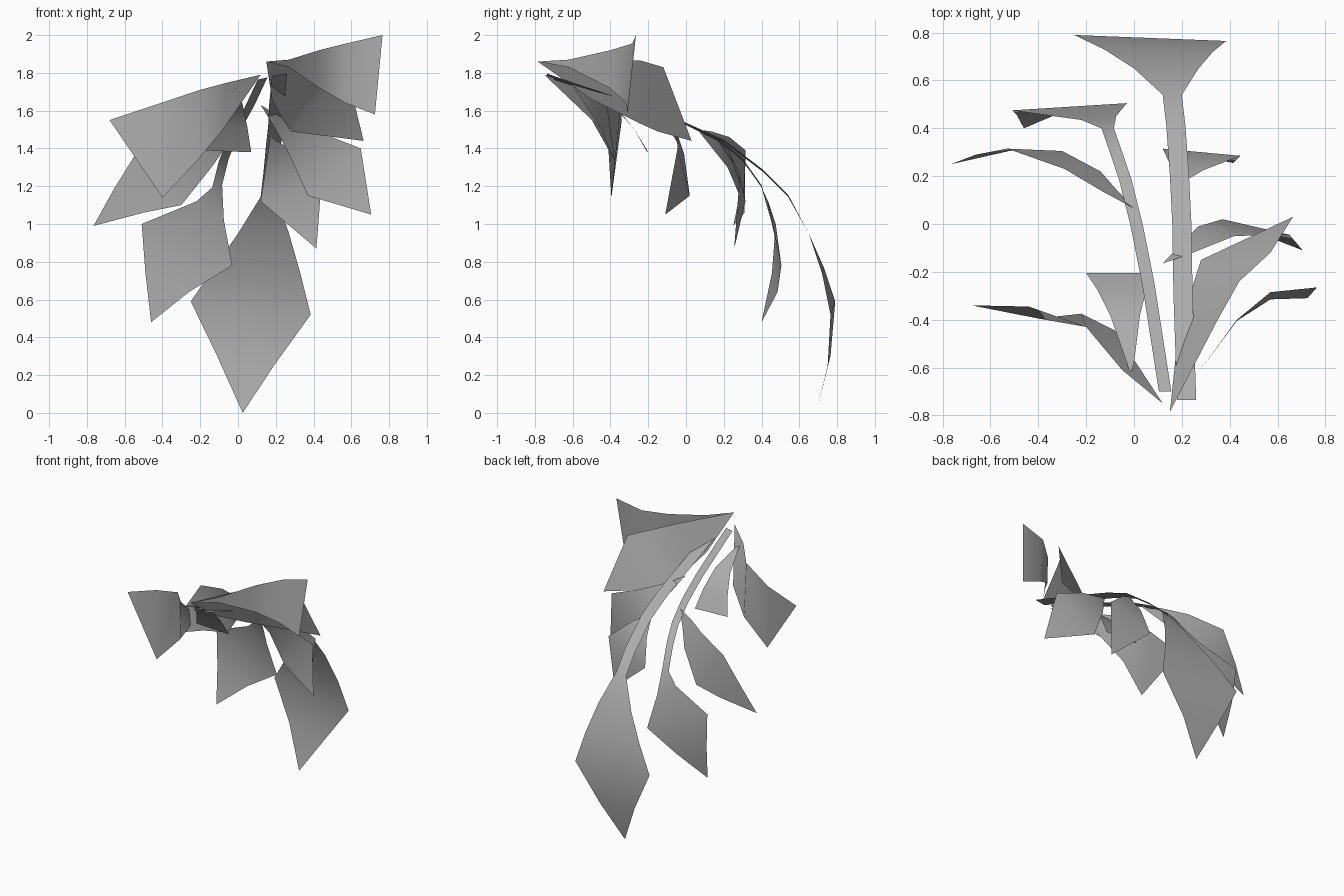
import bpy, bmesh

grey = bpy.data.materials.new("leaf_grey")
grey.diffuse_color = (.41, .41, .41, 1)


def strip(name, left, right, base=None, tip=None):
    """Single-sided blade: a ladder of quads between two edges, closed by triangles."""
    bm = bmesh.new()
    lv = [bm.verts.new(p) for p in left]
    rv = [bm.verts.new(p) for p in right]
    if base:
        bm.faces.new((bm.verts.new(base), rv[0], lv[0]))
    for i in range(len(lv) - 1):
        bm.faces.new((lv[i], rv[i], rv[i + 1], lv[i + 1]))
    if tip:
        bm.faces.new((lv[-1], rv[-1], bm.verts.new(tip)))
    for f in bm.faces:
        f.smooth = True
    bmesh.ops.recalc_face_normals(bm, faces=bm.faces)
    me = bpy.data.meshes.new(name)
    bm.to_mesh(me)
    bm.free()
    me.materials.append(grey)
    ob = bpy.data.objects.new(name, me)
    bpy.context.collection.objects.link(ob)
    return ob


def stem_leaf(name, path, half, left, right, tip):
    """Flat, slightly tilted stem along a path that widens into a terminal leaf."""
    l = [(x - half, y, z - .006) for x, y, z in path] + left
    r = [(x + half, y, z + .006) for x, y, z in path] + right
    strip(name, l, r, tip=tip)


# two arching stems with hanging end leaves
stem_leaf("long_stem_leaf",
          [(.22, -.735, 1.79), (.205, -.3, 1.64), (.2, 0, 1.53), (.19, .2, 1.44),
           (.175, .41, 1.28), (.16, .54, 1.15)], .04,
          [(0, .65, .95), (-.125, .73, .77), (-.25, .79, .59), (-.11, .765, .3)],
          [(.27, .65, .95), (.33, .72, .74), (.385, .765, .52), (.19, .75, .25)],
          (.025, .69, 0))
stem_leaf("short_stem_leaf",
          [(.13, -.7, 1.77), (.06, -.25, 1.62), (.01, 0, 1.53), (-.035, .18, 1.44),
           (-.075, .3, 1.34), (-.11, .4, 1.2)], .026,
          [(-.22, .435, 1.12), (-.51, .475, 1.0), (-.49, .455, .74)],
          [(-.075, .45, 1.02), (-.03, .505, .78), (-.26, .485, .64)],
          (-.46, .4, .48))

# side leaves on the left
strip("left_back_leaf",
      [(-.13, .135, 1.49), (-.29, .23, 1.46), (-.53, .315, 1.39), (-.66, .29, 1.18)],
      [(-.07, .14, 1.4), (-.14, .22, 1.3), (-.3, .305, 1.1), (-.5, .31, 1.06)],
      (.01, .06, 1.5), (-.765, .25, .99))
strip("left_front_leaf",
      [(-.05, -.61, 1.75), (-.2, -.43, 1.71), (-.44, -.345, 1.63)],
      [(-.08, -.445, 1.5), (-.22, -.375, 1.33), (-.4, -.395, 1.14)],
      (.12, -.75, 1.79), (-.68, -.34, 1.55))
strip("small_middle_leaf",
      [(-.03, -.58, 1.71), (-.1, -.38, 1.62), (-.15, -.28, 1.51), (-.2, -.205, 1.39)],
      [(.0, -.58, 1.71), (.025, -.38, 1.63), (.05, -.28, 1.51), (.07, -.205, 1.38)],
      (-.015, -.63, 1.72))

# side leaves on the right
strip("right_back_leaf",
      [(.29, .225, 1.39), (.445, .285, 1.26)],
      [(.15, .25, 1.32), (.12, .315, 1.12)],
      (.17, .155, 1.46), (.415, .255, .87))
strip("right_middle_leaf",
      [(.22, -.13, 1.57), (.42, -.05, 1.49), (.65, -.045, 1.4)],
      [(.2, -.08, 1.5), (.27, -.01, 1.37), (.37, .02, 1.15)],
      (.12, -.165, 1.63), (.705, -.11, 1.05))
strip("right_large_leaf",
      [(.35, -.4, 1.87), (.44, -.24, 1.865), (.57, -.12, 1.83)],
      [(.18, -.5, 1.66), (.245, -.26, 1.54), (.28, -.15, 1.49)],
      (.15, -.785, 1.86), (.665, .03, 1.44))
strip("right_front_leaf",
      [(.27, -.62, 1.87), (.43, -.4, 1.92), (.57, -.285, 1.955), (.765, -.265, 2.0)],
      [(.27, -.62, 1.83), (.43, -.405, 1.72), (.57, -.315, 1.64), (.725, -.31, 1.58)],
      (.15, -.785, 1.86))
